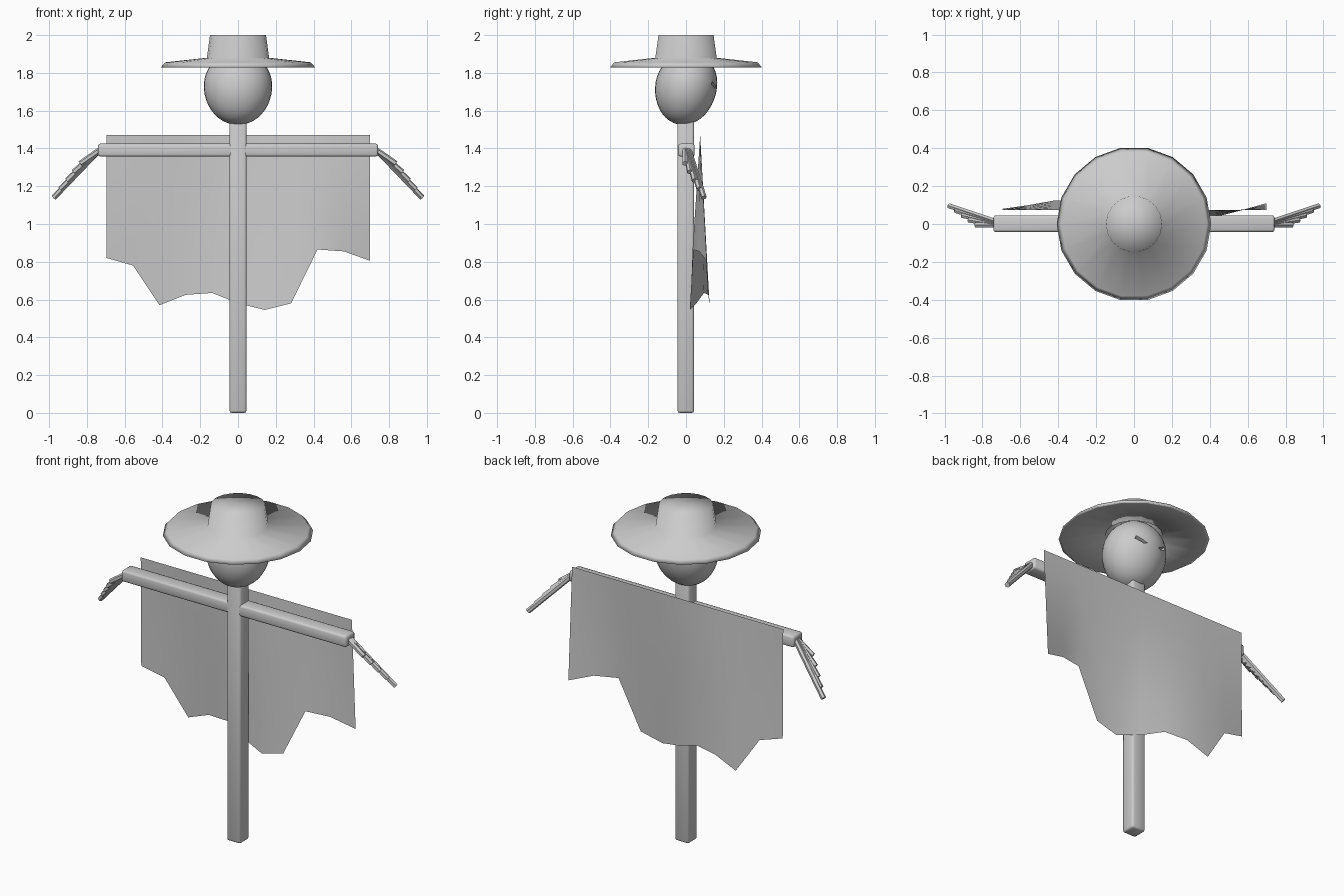
import bpy, bmesh
from math import cos, sin, pi, radians
from mathutils import Vector

cube = bpy.data.objects.get("Cube")
if cube:
    bpy.data.objects.remove(cube, do_unlink=True)

GREY = (0.6, 0.6, 0.6, 1)
mat = bpy.data.materials.new("plain_grey")
mat.use_nodes = True
mat.diffuse_color = GREY
mat.node_tree.nodes["Principled BSDF"].inputs["Base Color"].default_value = GREY


def finish(name, bm, smooth=True, recalc=True):
    if recalc:
        bmesh.ops.recalc_face_normals(bm, faces=bm.faces)
    for f in bm.faces:
        f.smooth = smooth
    me = bpy.data.meshes.new(name)
    bm.to_mesh(me)
    bm.free()
    me.materials.append(mat)
    ob = bpy.data.objects.new(name, me)
    bpy.context.collection.objects.link(ob)
    return ob


def smooth_by_angle(ob, angle=35):
    bpy.ops.object.select_all(action="DESELECT")
    ob.select_set(True)
    bpy.context.view_layer.objects.active = ob
    bpy.ops.object.shade_smooth_by_angle(angle=radians(angle))


def beam(name, lo, hi, bevel=0.012):
    """Square timber with softened edges."""
    lo, hi = Vector(lo), Vector(hi)
    bm = bmesh.new()
    bmesh.ops.create_cube(bm, size=1)
    for v in bm.verts:
        v.co = (lo + hi) / 2 + v.co * (hi - lo)
    bmesh.ops.bevel(bm, geom=bm.edges[:], offset=bevel, segments=2,
                    profile=0.5, affect="EDGES")
    return finish(name, bm)


def lathe(name, profile, sides):
    """Revolve (radius, height) points; zero radius makes a pole."""
    bm = bmesh.new()
    rings = []
    for r, z in profile:
        n = sides if r else 1
        rings.append([bm.verts.new((r * cos(2 * pi * i / sides),
                                    r * sin(2 * pi * i / sides), z))
                      for i in range(n)])
    for a, b in zip(rings, rings[1:]):
        for i in range(sides):
            j = (i + 1) % sides
            quad = [a[i % len(a)], a[j % len(a)], b[j % len(b)], b[i % len(b)]]
            bm.faces.new(list(dict.fromkeys(quad)))
    return finish(name, bm)


# Wooden frame
beam("upright_post", (-0.045, -0.045, 0), (0.045, 0.043, 1.58))
beam("cross_bar", (-0.742, -0.042, 1.357), (0.742, 0.046, 1.425))

# Egg-shaped head, chin pulled forward
bm = bmesh.new()
bmesh.ops.create_uvsphere(bm, u_segments=32, v_segments=20, radius=1)
for v in bm.verts:
    x, y, z = v.co
    taper = 1 + 0.05 * z * (1 - z * z)
    v.co = (x * 0.181 * taper, y * 0.164 * taper + 0.015 * z, 1.72 + z * 0.195)
head = finish("head", bm)

# Narrow slanted eye slits cut into the back of the head
bm = bmesh.new()
for s in (-1, 1):
    half = [(0.04, 1.722), (0.10, 1.755), (0.105, 1.738), (0.06, 1.715)]
    ends = [[bm.verts.new((s * x, y, z)) for x, z in half] for y in (0.11, 0.25)]
    bm.faces.new(ends[0])
    bm.faces.new(ends[1])
    for i in range(4):
        j = (i + 1) % 4
        bm.faces.new((ends[0][i], ends[0][j], ends[1][j], ends[1][i]))
cutter = finish("eye_cutter", bm, smooth=False)
cutter.hide_render = True
cutter.hide_viewport = True
cut = head.modifiers.new("eye_slits", "BOOLEAN")
cut.operation = "DIFFERENCE"
cut.solver = "EXACT"
cut.object = cutter
smooth_by_angle(head, 50)

# Wide-brimmed hat, hollow underneath
lathe("hat", [(0, 2.0), (0.148, 2.0), (0.165, 1.88), (0.385, 1.856), (0.408, 1.83),
              (0.395, 1.828), (0.155, 1.855), (0.138, 1.985), (0, 1.985)], 18)

# Ragged cape: straight top edge, wavy torn hem as (height, depth) per column
hem = [(0.82, 0.08), (0.78, 0.10), (0.57, 0.125), (0.625, 0.118), (0.635, 0.095),
       (0.58, 0.055), (0.545, 0.02), (0.58, 0.025), (0.865, 0.035), (0.855, 0.07),
       (0.805, 0.11)]
bm = bmesh.new()
rows = 5
cols = []
for i, (z, y) in enumerate(hem):
    top = Vector((-0.695 + i * 0.1395, 0.075, 1.47))
    low = Vector((top.x, y, z))
    cols.append([bm.verts.new(top.lerp(low, k / rows)) for k in range(rows + 1)])
for a, b in zip(cols, cols[1:]):
    for k in range(rows):
        bm.faces.new((a[k], a[k + 1], b[k + 1], b[k]))
finish("ragged_cape", bm, recalc=False)

# Twig hands: a fan of sticks, shorter toward the front
for side, s in (("left", 1), ("right", -1)):
    bm = bmesh.new()
    for k in range(5):
        t = k / 4
        a = Vector((s * 0.735, 0.015 - 0.02 * t, 1.39))
        b = Vector((s * (0.975 - 0.14 * t), 0.095 - 0.1 * t, 1.14 + 0.18 * t))
        made = bmesh.ops.create_cone(bm, cap_ends=True, segments=6, radius1=0.015,
                                     radius2=0.015, depth=(b - a).length)
        turn = (b - a).to_track_quat("Z", "Y")
        for v in made["verts"]:
            v.co = (a + b) / 2 + turn @ v.co
    smooth_by_angle(finish(side + "_twig_hand", bm))
